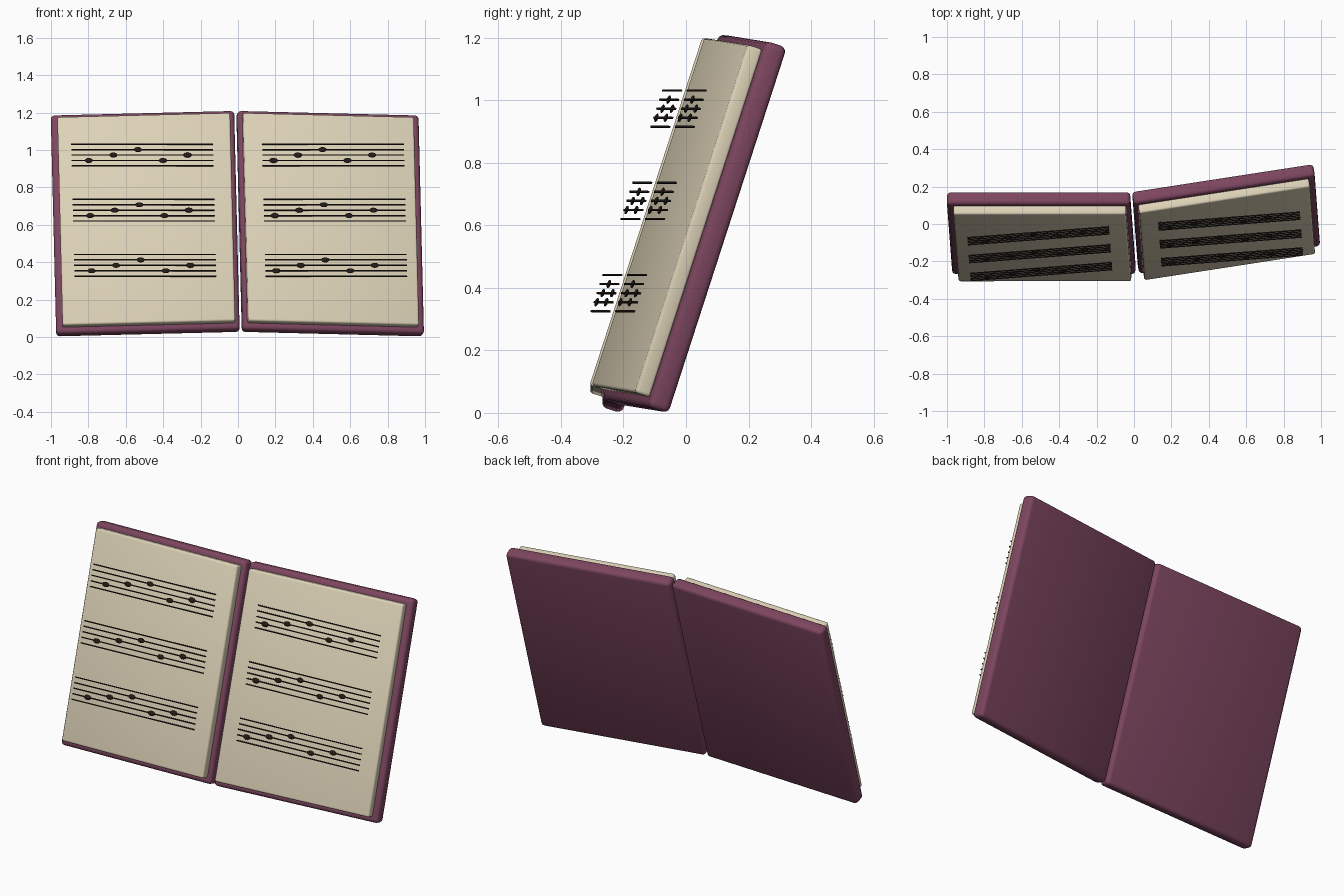
import bpy, bmesh, math
from mathutils import Matrix, Vector

if "Cube" in bpy.data.objects:
    bpy.data.objects.remove(bpy.data.objects["Cube"])


def material(name, rgb):
    m = bpy.data.materials.new(name)
    m.diffuse_color = (*rgb, 1)
    m.use_nodes = True
    m.node_tree.nodes["Principled BSDF"].inputs["Base Color"].default_value = m.diffuse_color
    return m


PLUM = material("plum cover", (0.205, 0.061, 0.115))
CREAM = material("cream paper", (0.73, 0.65, 0.48))
INK = material("dark ink", (0.016, 0.011, 0.009))

# Whole book leans back and turns slightly; origin is the bottom of the hinge
BASE = (Matrix.Translation((0.013, -0.204, 0.022))
        @ Matrix.Rotation(math.radians(4.4), 4, 'Z')
        @ Matrix.Rotation(math.radians(-18), 4, 'X'))
FOLD = math.radians(4.58)


def finish(name, bm, mat, matrix):
    mesh = bpy.data.meshes.new(name)
    bm.to_mesh(mesh)
    bm.free()
    mesh.materials.append(mat)
    ob = bpy.data.objects.new(name, mesh)
    bpy.context.collection.objects.link(ob)
    ob.matrix_world = matrix
    bpy.ops.object.select_all(action='DESELECT')
    ob.select_set(True)
    bpy.context.view_layer.objects.active = ob
    bpy.ops.object.shade_smooth_by_angle(angle=math.radians(35))
    return ob


def add_box(bm, lo, hi):
    lo, hi = Vector(lo), Vector(hi)
    bmesh.ops.create_cube(bm, size=1, matrix=Matrix.Translation((lo + hi) / 2)
                          @ Matrix.Diagonal((*(hi - lo), 1)))


def slab(name, side, x0, x1, y0, y1, z0, z1, bevel, mat):
    """Rounded board on one side of the hinge."""
    xs = sorted((side * x0, side * x1))
    bm = bmesh.new()
    add_box(bm, (xs[0], y0, z0), (xs[1], y1, z1))
    bmesh.ops.bevel(bm, geom=bm.edges[:], offset=bevel, segments=3,
                    profile=0.5, affect='EDGES')
    finish(name, bm, mat, BASE @ Matrix.Rotation(side * FOLD, 4, 'Z'))


for label, side, first_note in (("left", -1, -0.80), ("right", 1, 0.19)):
    # Cover board and page block
    slab(label + "_cover", side, 0.004, 0.985, -0.072, 0, 0, 1.23, 0.02, PLUM)
    slab(label + "_pages", side, 0.026, 0.95, -0.12, -0.068, 0.031, 1.201, 0.011, CREAM)

    # Three staves of five lines, all in one plane in front of the pages
    lines = bmesh.new()
    notes = bmesh.new()
    for row in (0.34, 0.65, 0.96):
        for i in range(-2, 3):
            z = row + i * 0.0305
            add_box(lines, (side * 0.512 - 0.38, -0.125, z - 0.003),
                    (side * 0.512 + 0.38, -0.119, z + 0.003))
        # Note heads
        for k, step in enumerate((-1, 0, 1, -1, 0)):
            place = Matrix.Translation((first_note + k * 0.1325, -0.122, row + step * 0.0305))
            bmesh.ops.create_uvsphere(notes, u_segments=16, v_segments=8, radius=1,
                                      matrix=place @ Matrix.Diagonal((0.022, 0.006, 0.014, 1)))
    finish(label + "_staff_lines", lines, INK, BASE)
    finish(label + "_note_heads", notes, INK, BASE)
